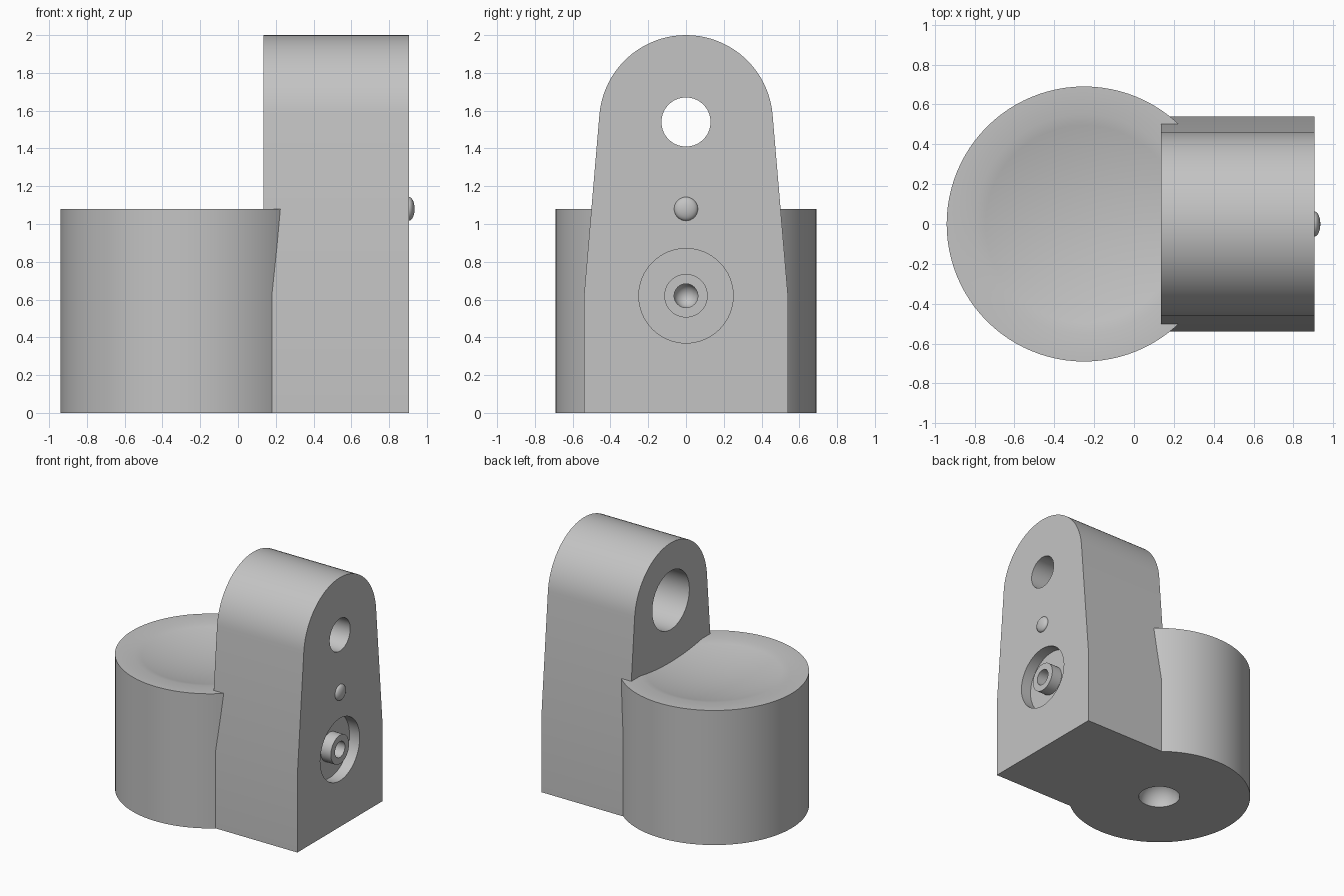
import bpy, bmesh
from math import sin, cos, pi, radians, sqrt

if "Cube" in bpy.data.objects:
    bpy.data.objects.remove(bpy.data.objects["Cube"], do_unlink=True)

GREY = (0.55, 0.55, 0.55, 1)
grey = bpy.data.materials.new("plain grey")
grey.use_nodes = True
grey.diffuse_color = GREY
grey.node_tree.nodes["Principled BSDF"].inputs["Base Color"].default_value = GREY


def finish(name, bm):
    bmesh.ops.remove_doubles(bm, verts=bm.verts, dist=0.0001)
    bmesh.ops.recalc_face_normals(bm, faces=bm.faces)
    mesh = bpy.data.meshes.new(name)
    bm.to_mesh(mesh)
    bm.free()
    mesh.materials.append(grey)
    obj = bpy.data.objects.new(name, mesh)
    bpy.context.collection.objects.link(obj)
    return obj


def lathe(name, profile, place, steps=64, closed=False):
    """Revolve (radius, height) points; place maps (a, b, height) to a position."""
    bm = bmesh.new()
    rings = []
    for i in range(steps):
        a = 2 * pi * i / steps
        rings.append([bm.verts.new(place(r * cos(a), r * sin(a), h)) for r, h in profile])
    count = len(profile)
    for i in range(steps):
        p, q = rings[i], rings[(i + 1) % steps]
        for j in range(count if closed else count - 1):
            k = (j + 1) % count
            bm.faces.new((p[j], p[k], q[k], q[j]))
    return finish(name, bm)


def upright(a, b, h):
    return (a - 0.25, b, h)


def along_x(z):
    return lambda a, b, h: (h, a, z + b)


def smooth(obj, angle=25):
    bpy.ops.object.select_all(action='DESELECT')
    bpy.context.view_layer.objects.active = obj
    obj.select_set(True)
    bpy.ops.object.shade_smooth_by_angle(angle=radians(angle))


def cut(obj, cutter):
    mod = obj.modifiers.new("cut", 'BOOLEAN')
    mod.operation = 'DIFFERENCE'
    mod.solver = 'EXACT'
    mod.object = cutter
    bpy.context.view_layer.objects.active = obj
    bpy.ops.object.modifier_apply(modifier=mod.name)
    bpy.data.objects.remove(cutter, do_unlink=True)


# Round base: domed socket underneath, shallow dish on top
TOP, R, SOCKET, DISH, DEPTH = 1.08, 0.69, 0.155, 0.55, 0.07
socket = [(SOCKET * sin(pi / 2 * i / 10), SOCKET * cos(pi / 2 * i / 10)) for i in range(11)]
ball = (DISH ** 2 + DEPTH ** 2) / (2 * DEPTH)
dish = []
for i in range(11):
    r = DISH * (1 - i / 10)
    dish.append((r, TOP - DEPTH + ball - sqrt(ball ** 2 - r ** 2)))
base = lathe("round_base", socket + [(R, 0), (R, TOP)] + dish, upright, 96)
smooth(base)

# Upright block: tapered sides under a round top
X0, X1, HOLE_Z = 0.135, 0.905, 1.54
arc = [radians(5 + 170 * i / 40) for i in range(41)]
outline = [(-0.54, 0.62), (-0.54, 0), (0.54, 0), (0.54, 0.62)]
outline += [(0.46 * cos(a), HOLE_Z + 0.46 * sin(a)) for a in arc]
bm = bmesh.new()
face = bm.faces.new([bm.verts.new((X0, y, z)) for y, z in outline])
side = bmesh.ops.extrude_face_region(bm, geom=[face])["geom"]
bmesh.ops.translate(bm, vec=(X1 - X0, 0, 0),
                    verts=[v for v in side if isinstance(v, bmesh.types.BMVert)])
block = finish("upright_block", bm)

# Stepped bore near the top
bore = [(0, 0), (0.235, 0), (0.235, X0 + 0.31), (0.13, X0 + 0.31), (0.13, 1), (0, 1)]
cut(block, lathe("bore_cutter", bore, along_x(HOLE_Z)))

# Ring recess leaving a central boss
PIVOT_Z = 0.62
ring = [(0.115, X1 - 0.09), (0.25, X1 - 0.09), (0.25, 1), (0.115, 1)]
cut(block, lathe("recess_cutter", ring, along_x(PIVOT_Z), closed=True))

# Round-bottomed hole in the boss
PIN = 0.063
pocket = [(PIN * sin(pi / 2 * i / 8), X1 - 0.08 - PIN * cos(pi / 2 * i / 8)) for i in range(9)]
cut(block, lathe("pocket_cutter", pocket + [(PIN, 1), (0, 1)], along_x(PIVOT_Z), 32))
smooth(block)

# Small domed stud above the boss
stud = [(PIN * cos(pi / 2 * i / 8), X1 + 0.03 * sin(pi / 2 * i / 8)) for i in range(9)]
smooth(lathe("stud", [(0, X1 - 0.02), (PIN, X1 - 0.02)] + stud, along_x(1.08), 32))
